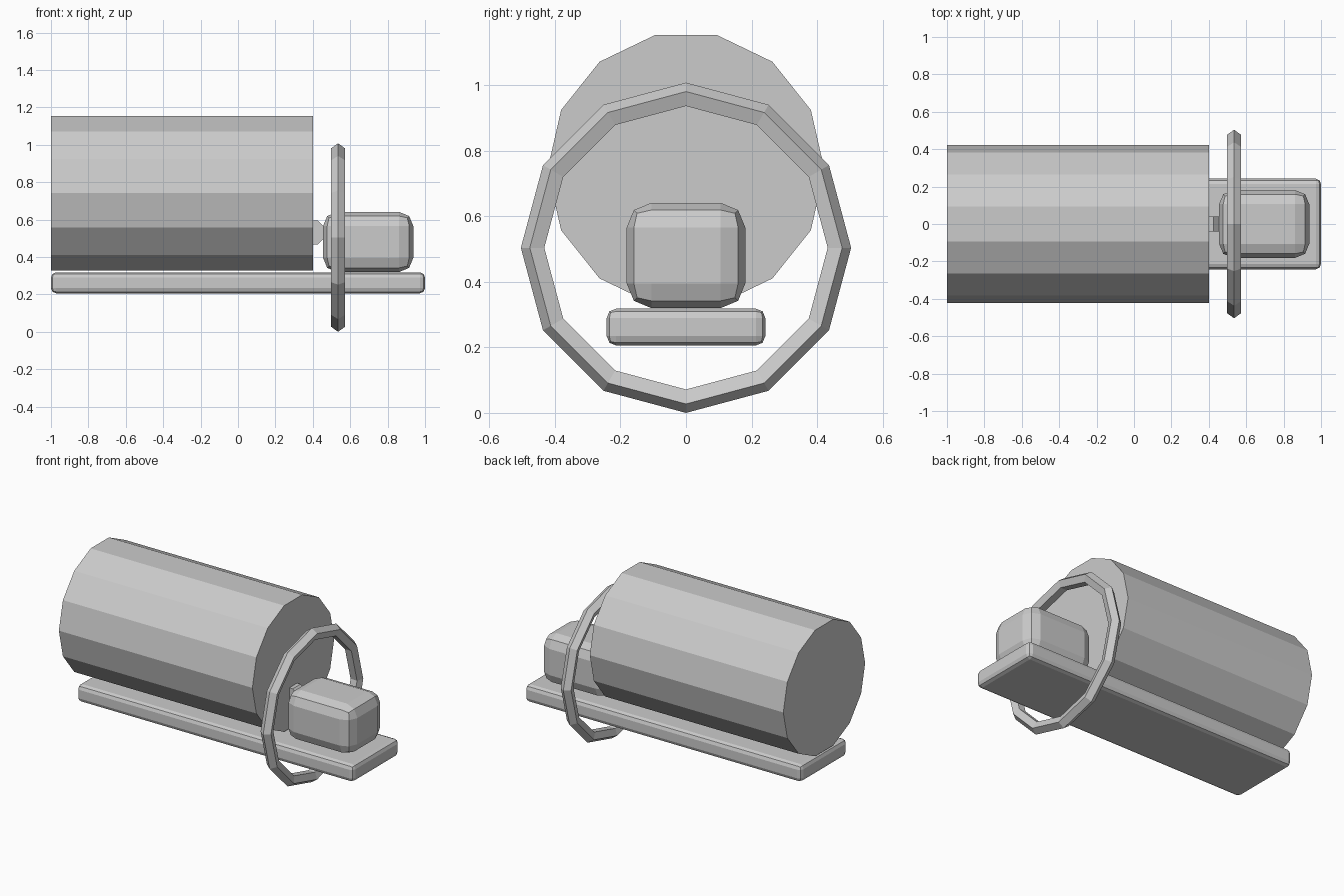
import bpy, bmesh
from math import pi, cos, sin
from mathutils import Matrix, Vector

if "Cube" in bpy.data.objects:
    bpy.data.objects.remove(bpy.data.objects["Cube"])


def finish(name, bm):
    bmesh.ops.recalc_face_normals(bm, faces=bm.faces)
    mesh = bpy.data.meshes.new(name)
    bm.to_mesh(mesh)
    bm.free()
    ob = bpy.data.objects.new(name, mesh)
    bpy.context.collection.objects.link(ob)
    return ob


def rounded_box(name, lo, hi, width):
    lo, hi = Vector(lo), Vector(hi)
    bm = bmesh.new()
    m = Matrix.Translation((lo + hi) / 2) @ Matrix.Diagonal((*(hi - lo), 1))
    bmesh.ops.create_cube(bm, size=1, matrix=m)
    bmesh.ops.bevel(bm, geom=bm.edges[:], offset=width, offset_type='OFFSET',
                    segments=2, profile=0.5, affect='EDGES')
    return finish(name, bm)


def cylinder(name, sides, radius, depth, matrix):
    bm = bmesh.new()
    bmesh.ops.create_cone(bm, cap_ends=True, segments=sides, radius1=radius,
                          radius2=radius, depth=depth, matrix=matrix)
    return finish(name, bm)


def ring(name, center, major, minor, n, k):
    # Ring around the x axis with a k-sided section pointing outward
    bm = bmesh.new()
    rows = []
    for i in range(n):
        a = 2 * pi * i / n
        row = []
        for j in range(k):
            b = 2 * pi * j / k
            r = major + minor * cos(b)
            row.append(bm.verts.new(Vector(center) + Vector(
                (minor * sin(b), r * sin(a), r * cos(a)))))
        rows.append(row)
    for i in range(n):
        p, q = rows[i], rows[(i + 1) % n]
        for j in range(k):
            bm.faces.new((p[j], q[j], q[(j + 1) % k], p[(j + 1) % k]))
    return finish(name, bm)


# Large drum lying along x
cylinder("drum", 14, 0.423, 1.4,
         Matrix.Translation((-0.3, 0, 0.741)) @ Matrix.Rotation(pi / 2, 4, 'Y'))

# Base plank
rounded_box("base_plank", (-1, -0.242, 0.206), (1, 0.242, 0.318), 0.028)

# Block on the plank end
rounded_box("end_block", (0.455, -0.181, 0.32), (0.937, 0.181, 0.641), 0.075)

# Small axle joining the block to the drum
cylinder("axle", 8, 0.07, 0.08,
         Matrix.Translation((0.398, 0, 0.531)) @ Matrix.Rotation(pi / 2, 4, 'X')
         @ Matrix.Rotation(pi / 8, 4, 'Z'))

# Hoop around the block
ring("hoop", (0.535, 0, 0.504), 0.4645, 0.0395, 12, 5)
